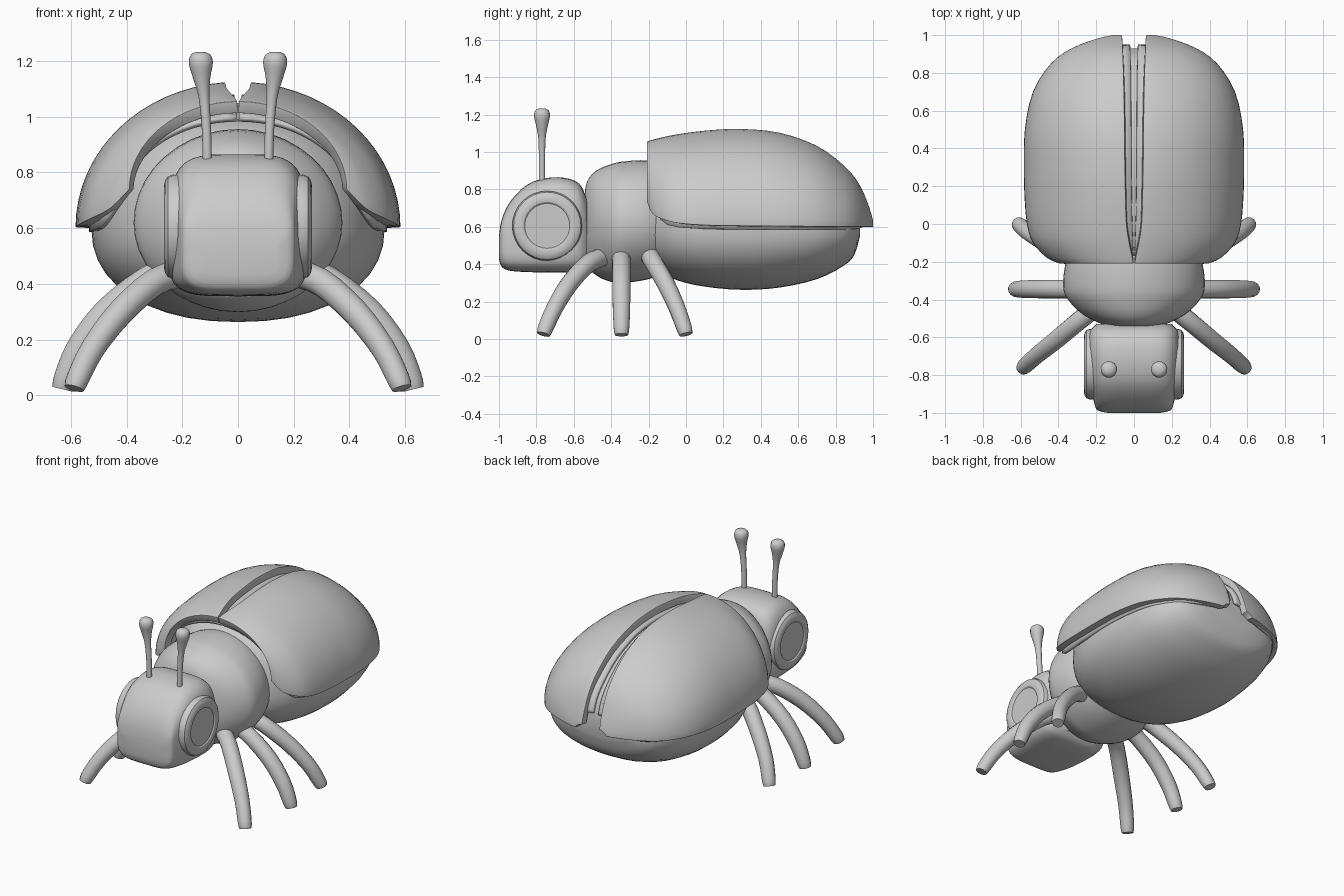
import bpy, bmesh, math
from mathutils import Vector

if "Cube" in bpy.data.objects:
    bpy.data.objects.remove(bpy.data.objects["Cube"])

grey = bpy.data.materials.new("plain_grey")
grey.diffuse_color = (0.6, 0.6, 0.6, 1)
grey.use_nodes = True
grey.node_tree.nodes["Principled BSDF"].inputs["Base Color"].default_value = grey.diffuse_color


def finish(name, bm, mirror=False, angle=40):
    me = bpy.data.meshes.new(name)
    bm.to_mesh(me)
    bm.free()
    ob = bpy.data.objects.new(name, me)
    bpy.context.collection.objects.link(ob)
    me.materials.append(grey)
    bpy.ops.object.select_all(action='DESELECT')
    ob.select_set(True)
    bpy.context.view_layer.objects.active = ob
    bpy.ops.object.shade_smooth_by_angle(angle=math.radians(angle))
    if mirror:
        ob.modifiers.new("mirror", 'MIRROR')
    return ob


def refine(rows, steps):
    """Catmull-Rom interpolation through rows of numbers."""
    out = []
    for i in range(len(rows) - 1):
        a, b, c, d = (rows[min(max(i + k, 0), len(rows) - 1)] for k in (-1, 0, 1, 2))
        for s in range(steps):
            t = s / steps
            out.append([0.5 * (2 * q + (r - p) * t + (2 * p - 5 * q + 4 * r - u) * t * t
                               + (3 * q - p - 3 * r + u) * t ** 3)
                        for p, q, r, u in zip(a, b, c, d)])
    return out + [list(rows[-1])]


def skin(bm, rings):
    rings = [[bm.verts.new(p) for p in ring] for ring in rings]
    n = len(rings[0])
    for a, b in zip(rings, rings[1:]):
        for k in range(n):
            bm.faces.new((a[k], a[(k + 1) % n], b[(k + 1) % n], b[k]))
    bm.faces.new(rings[0])
    bm.faces.new(rings[-1])
    bmesh.ops.recalc_face_normals(bm, faces=bm.faces)


def loft(name, stations, zc, power, sides=40):
    """Body of superellipse slices; stations are (y, half width, bottom, top)."""
    rings = []
    for y, w, lo, hi in refine(stations, 3):
        ring = []
        for k in range(sides):
            a = math.tau * k / sides
            c, s = math.cos(a), math.sin(a)
            x = math.copysign(abs(c) ** (2 / power), c) * w
            z = math.copysign(abs(s) ** (2 / power), s)
            ring.append((x, y, zc + z * (hi - zc if z > 0 else zc - lo)))
        rings.append(ring)
    bm = bmesh.new()
    skin(bm, rings)
    return finish(name, bm)


def tube(name, path, sides=12):
    """Mirrored pair of tapered tubes; path rows are (x, y, z, radius)."""
    rows = refine(path, 3)
    pts = [Vector(r[:3]) for r in rows]
    rings = []
    for i, p in enumerate(pts):
        d = (pts[min(i + 1, len(pts) - 1)] - pts[max(i - 1, 0)]).normalized()
        u = d.cross(Vector((0.3, 1, 0))).normalized()
        v = d.cross(u)
        rings.append([p + rows[i][3] * (u * math.cos(math.tau * k / sides)
                                        + v * math.sin(math.tau * k / sides))
                      for k in range(sides)])
    bm = bmesh.new()
    skin(bm, rings)
    return finish(name, bm, True)


def shell(name, stations, thickness, bevel):
    """Mirrored curved cover; stations are (y, half width, edge z, top z, gap)."""
    bm = bmesh.new()
    n = 16
    grid = []
    for y, w, lo, hi, gap in refine(stations, 3):
        end = math.acos(min(gap / w, 0.95))
        grid.append([bm.verts.new((w * math.cos(end * j / n), y,
                                   lo + (hi - lo) * math.sin(end * j / n)))
                     for j in range(n + 1)])
    for a, b in zip(grid, grid[1:]):
        for j in range(n):
            bm.faces.new((a[j], b[j], b[j + 1], a[j + 1]))
    ob = finish(name, bm)
    ob.modifiers.new("thickness", 'SOLIDIFY').thickness = thickness
    if bevel:
        m = ob.modifiers.new("soft_edge", 'BEVEL')
        m.width, m.segments, m.angle_limit = bevel, 3, math.radians(50)
    ob.modifiers.new("mirror", 'MIRROR')
    return ob


# Main body
loft("abdomen", [(-.2, .28, .42, .92), (-.15, .36, .37, .96), (-.05, .44, .315, 1.0),
                 (.1, .5, .28, 1.03), (.3, .525, .263, 1.05), (.5, .52, .275, 1.03),
                 (.7, .485, .32, .96), (.84, .41, .39, .85), (.9, .33, .45, .77),
                 (.93, .2, .55, .68)], .6, 2.2)
loft("thorax", [(-.545, .12, .5, .74), (-.53, .17, .4, .84), (-.48, .27, .34, .9),
                (-.4, .35, .305, .935), (-.33, .375, .3, .95), (-.2, .36, .32, .955),
                (-.08, .3, .36, .93)], .62, 2)
loft("head", [(-1.0, .14, .43, .55), (-.985, .195, .385, .64), (-.94, .212, .365, .735),
              (-.85, .235, .358, .825), (-.75, .245, .356, .86), (-.65, .248, .356, .862),
              (-.57, .235, .365, .83), (-.53, .2, .4, .75)], .53, 4.2, 48)

# Wing covers and the folded wings beneath them
shell("wing_cover", [(-.21, .39, .74, 1.055, .003), (-.18, .46, .67, 1.065, .008),
                     (-.1, .535, .632, 1.085, .025), (0, .567, .615, 1.103, .04),
                     (.15, .58, .607, 1.12, .045), (.3, .583, .605, 1.125, .048),
                     (.5, .578, .603, 1.105, .05), (.7, .535, .602, 1.035, .053),
                     (.85, .44, .6, .925, .057), (.93, .33, .6, .825, .06),
                     (.98, .2, .6, .71, .062), (1.0, .11, .6, .64, .065)], .045, .014)
shell("folded_wing", [(-.17, .42, .7, 1.0, .003), (-.1, .49, .61, 1.03, .006),
                      (.1, .525, .59, 1.065, .012), (.3, .535, .587, 1.08, .014),
                      (.5, .53, .587, 1.06, .015), (.7, .495, .587, .985, .016),
                      (.85, .405, .587, .87, .018), (.92, .31, .59, .78, .02),
                      (.95, .2, .6, .7, .02)], .02, 0)

# Eyes: round rim with a flat lens
bm = bmesh.new()
skin(bm, [[(x, -.742 + r * math.cos(math.tau * k / 32), .605 + r * math.sin(math.tau * k / 32))
           for k in range(32)]
          for x, r in ((.18, .185), (.235, .187), (.252, .18), (.262, .165), (.266, .145),
                       (.264, .128), (.258, .12))])
finish("eye", bm, True, 30)

# Antennae with rounded knobs
tube("antenna", [(.11, -.77, .8, .017), (.113, -.77, .95, .017), (.122, -.77, 1.07, .02),
                 (.13, -.77, 1.14, .032), (.133, -.77, 1.19, .044),
                 (.134, -.77, 1.22, .038), (.134, -.77, 1.233, .018)])

# Legs
tube("front_leg", [(.2, -.44, .44, .05), (.3, -.52, .405, .05), (.42, -.62, .3, .049),
                   (.52, -.7, .17, .045), (.575, -.75, .06, .042), (.588, -.762, .025, .036)])
tube("middle_leg", [(.22, -.345, .46, .05), (.33, -.345, .41, .05), (.47, -.345, .3, .05),
                    (.57, -.345, .17, .048), (.62, -.345, .06, .043), (.632, -.345, .022, .036)])
tube("back_leg", [(.22, -.2, .46, .05), (.32, -.18, .42, .05), (.45, -.11, .3, .048),
                  (.55, -.05, .17, .045), (.6, -.01, .06, .042), (.612, 0, .025, .036)])
